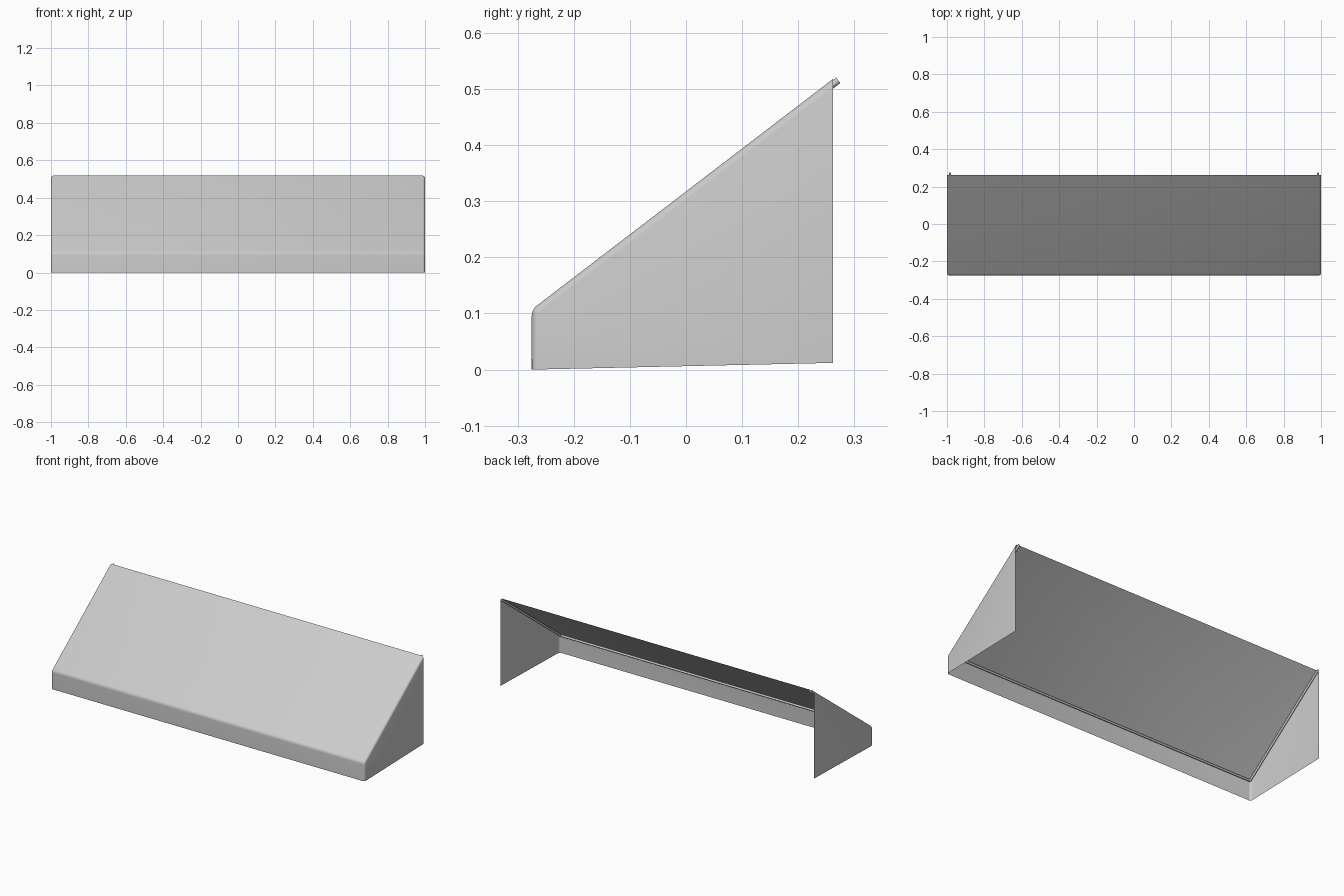
import bpy, bmesh
from mathutils import Vector

if "Cube" in bpy.data.objects:
    bpy.data.objects.remove(bpy.data.objects["Cube"])

# Canopy: wedge with rounded outer edges, open at the back and underneath
FRONT, BACK = -0.275, 0.262
profile = [(FRONT, 0.0), (FRONT, 0.107), (BACK, 0.518), (BACK, 0.012)]
bm = bmesh.new()
left = [bm.verts.new((-1, y, z)) for y, z in profile]
right = [bm.verts.new((1, y, z)) for y, z in profile]
bm.faces.new(left)
bm.faces.new(right[::-1])
panels = []
for i in range(4):
    j = (i + 1) % 4
    panels.append(bm.faces.new((left[i], right[i], right[j], left[j])))
bmesh.ops.recalc_face_normals(bm, faces=bm.faces[:])
openings = {panels[2], panels[3]}
edges = [e for e in bm.edges if not openings & set(e.link_faces)]
bmesh.ops.bevel(bm, geom=edges, offset=0.012, segments=4, profile=0.5,
                affect='EDGES', clamp_overlap=True)
bm.normal_update()
holes = [f for f in bm.faces if f.normal.y > 0.9 or f.normal.z < -0.9]
bmesh.ops.delete(bm, geom=holes, context='FACES')
mesh = bpy.data.meshes.new("canopy")
bm.to_mesh(mesh)
bm.free()
canopy = bpy.data.objects.new("canopy", mesh)
bpy.context.collection.objects.link(canopy)
bpy.context.view_layer.objects.active = canopy
canopy.select_set(True)
bpy.ops.object.shade_smooth_by_angle(angle=0.6)
canopy.select_set(False)


# Support frame: round rods tucked under the canopy edges
def rod(name, a, b, radius=0.006):
    a, b = Vector(a), Vector(b)
    bpy.ops.mesh.primitive_cylinder_add(vertices=12, radius=radius,
                                        depth=(b - a).length, location=(a + b) / 2)
    ob = bpy.context.object
    ob.name = name
    ob.rotation_euler = (b - a).to_track_quat('Z', 'Y').to_euler()
    bpy.ops.object.shade_smooth_by_angle(angle=0.6)


for side, label in ((-1, "left"), (1, "right")):
    rod(label + "_frame_rod", (side * 0.984, -0.262, 0.107), (side * 0.984, 0.2714, 0.5155))
rod("front_frame_rod", (-0.984, -0.262, 0.107), (0.984, -0.262, 0.107))
